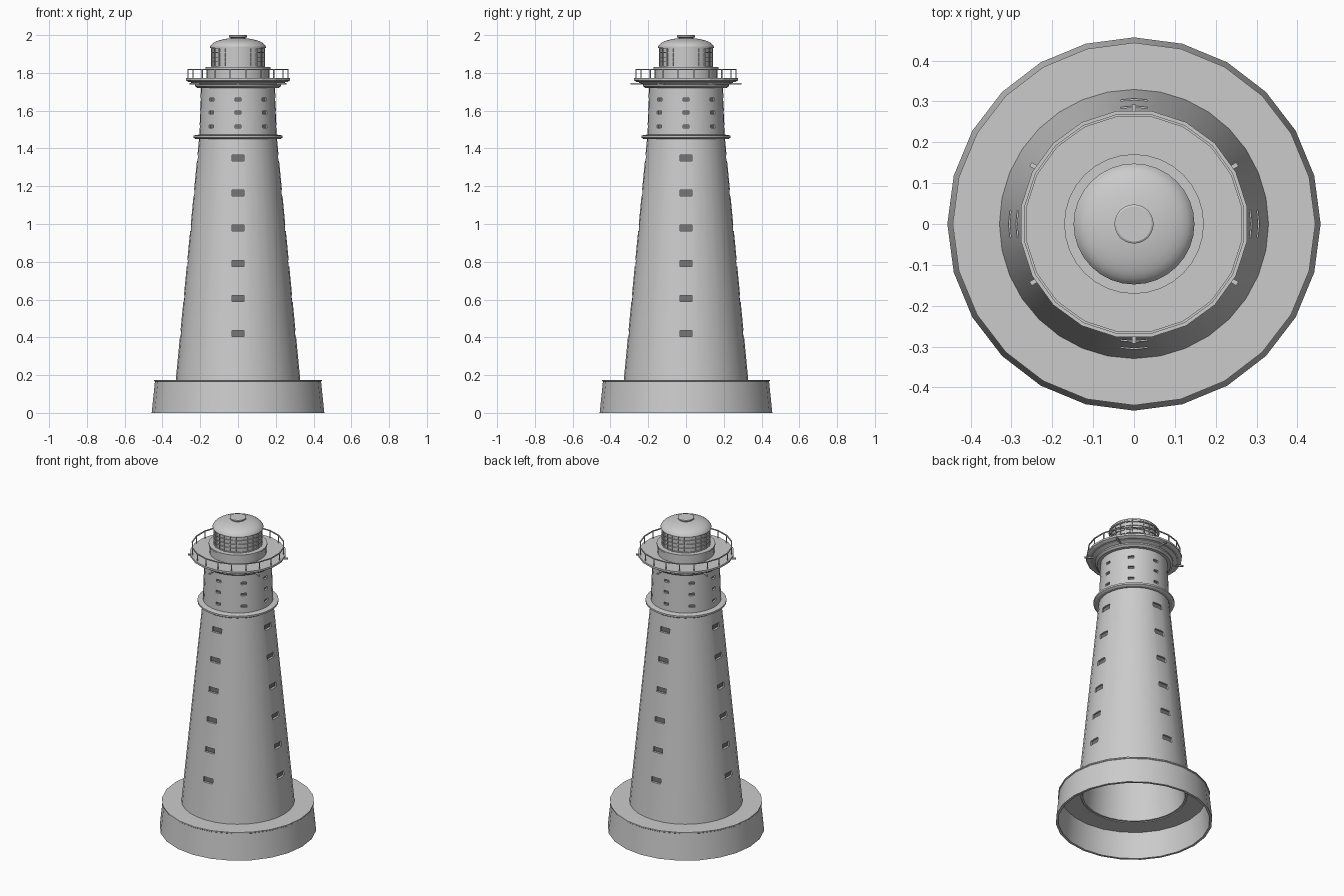
import bpy, bmesh, math
from mathutils import Matrix

if "Cube" in bpy.data.objects:
    bpy.data.objects.remove(bpy.data.objects["Cube"])


def material(name, value):
    m = bpy.data.materials.new(name)
    m.use_nodes = True
    colour = (value, value, value, 1)
    m.diffuse_color = colour
    bsdf = next(n for n in m.node_tree.nodes if n.type == 'BSDF_PRINCIPLED')
    bsdf.inputs["Base Color"].default_value = colour
    return m


STONE = material("stone grey", 0.6)
DARK = material("window dark grey", 0.18)


def finish(name, bm, mat, smooth=False):
    bmesh.ops.remove_doubles(bm, verts=bm.verts, dist=1e-5)
    bmesh.ops.recalc_face_normals(bm, faces=bm.faces)
    mesh = bpy.data.meshes.new(name)
    bm.to_mesh(mesh)
    bm.free()
    mesh.materials.append(mat)
    obj = bpy.data.objects.new(name, mesh)
    bpy.context.collection.objects.link(obj)
    if smooth:
        soften(obj)
    return obj


def soften(obj):
    obj.data.shade_smooth()
    obj.data.set_sharp_from_angle(angle=math.radians(30))


def lathe(name, profile, sides=32, offset=0.0, closed=True, smooth=True):
    """Turn an (r, z) profile about the vertical axis."""
    bm = bmesh.new()
    rings = []
    for r, z in profile:
        ring = []
        for i in range(sides):
            a = math.tau * (i + offset) / sides
            ring.append(bm.verts.new((r * math.cos(a), r * math.sin(a), z)))
        rings.append(ring)
    pairs = list(zip(rings, rings[1:]))
    if closed:
        pairs.append((rings[-1], rings[0]))
    for low, high in pairs:
        for i in range(sides):
            j = (i + 1) % sides
            bm.faces.new((low[i], low[j], high[j], high[i]))
    return finish(name, bm, STONE, smooth)


def radial_box(bm, angle, r, z, size):
    """Box with its size given as depth, width, height."""
    m = (Matrix.Rotation(angle, 4, 'Z') @ Matrix.Translation((r, 0, z))
         @ Matrix.Diagonal((*size, 1)))
    bmesh.ops.create_cube(bm, size=1, matrix=m)


def cut_windows(wall, name, radius_at, heights, count, width, height):
    """Recess rows of windows into a wall and set dark panes in them."""
    cut, panes = bmesh.new(), bmesh.new()
    for z in heights:
        r = radius_at(z)
        for k in range(count):
            a = math.tau * k / count
            radial_box(cut, a, r + 0.005, z, (0.046, width, height))
            radial_box(panes, a, r - 0.016, z, (0.006, width, height))
    cutter = finish(name + "_cutter", cut, STONE)
    cutter.hide_render = True
    mod = wall.modifiers.new("window recesses", 'BOOLEAN')
    mod.object, mod.operation, mod.solver = cutter, 'DIFFERENCE', 'EXACT'
    bpy.context.view_layer.objects.active = wall
    bpy.ops.object.modifier_apply(modifier=mod.name)
    bpy.data.objects.remove(cutter)
    soften(wall)
    finish(name, panes, DARK)


# Hollow stone base, open underneath
lathe("base", [(0.457, 0), (0.44, 0.165), (0.444, 0.168), (0.444, 0.175),
               (0.31, 0.175), (0.31, 0.165), (0.425, 0.165), (0.442, 0)],
      sides=24)

# Tapered shaft with window recesses on four sides
shaft = lathe("shaft", [(0.33, 0.17), (0.206, 1.455), (0.175, 1.455), (0.298, 0.17)])
cut_windows(shaft, "shaft_windows",
            lambda z: 0.33 - 0.124 * (z - 0.17) / 1.285,
            [0.42 + 0.186 * i for i in range(6)], 4, 0.066, 0.032)

# Belt ring between shaft and upper drum
lathe("belt_ring", [(0.18, 1.45), (0.225, 1.45), (0.236, 1.457),
                    (0.236, 1.468), (0.205, 1.474), (0.18, 1.474)])

# Upper drum with small windows on eight sides
drum = lathe("upper_drum", [(0.205, 1.465), (0.196, 1.725),
                            (0.165, 1.725), (0.174, 1.465)])
cut_windows(drum, "drum_windows", lambda z: 0.205 - 0.009 * (z - 1.465) / 0.26,
            [1.515, 1.59, 1.66], 8, 0.033, 0.016)

# Stepped cornice and gallery deck
lathe("cornice", [(0, 1.72), (0.215, 1.72), (0.228, 1.73), (0.228, 1.738),
                  (0.25, 1.748), (0.25, 1.756), (0, 1.756)], closed=False)
lathe("gallery_deck", [(0, 1.752), (0.265, 1.752), (0.28, 1.76), (0.28, 1.772),
                       (0, 1.772)], sides=20, offset=0.5, closed=False, smooth=False)

# Drain spouts below the deck
bm = bmesh.new()
for k in range(6):
    radial_box(bm, math.radians(30 + 60 * k), 0.245, 1.742, (0.095, 0.011, 0.008))
finish("drain_spouts", bm, STONE)

# Gallery railing
lathe("top_rail", [(0.266, 1.815), (0.272, 1.815), (0.272, 1.821), (0.266, 1.821)],
      sides=20, offset=0.5, smooth=False)
bm = bmesh.new()
for k in range(20):
    radial_box(bm, math.tau * (k + 0.5) / 20, 0.268, 1.794, (0.005, 0.005, 0.05))
finish("rail_posts", bm, STONE)

# Lantern parapet and glazed room
lathe("lantern_parapet", [(0, 1.77), (0.166, 1.77), (0.166, 1.818), (0.171, 1.82),
                          (0.171, 1.83), (0, 1.83)], closed=False)
lathe("lantern_glazing", [(0.138, 1.825), (0.138, 1.94)], closed=False)
bm = bmesh.new()
for k in range(24):
    radial_box(bm, math.tau * k / 24, 0.14, 1.883, (0.007, 0.004, 0.112))
finish("lantern_mullions", bm, STONE)
for i in range(5):
    z = 1.832 + 0.0245 * i
    lathe("lantern_bar", [(0.136, z), (0.144, z), (0.144, z + 0.004), (0.136, z + 0.004)])

# Domed roof with a capped vent
dome = [(0, 1.932), (0.148, 1.932), (0.148, 1.939)]
for i in range(1, 8):
    a = math.radians(90 * i / 8)
    dome.append((0.145 * math.cos(a), 1.939 + 0.046 * math.sin(a)))
lathe("dome_roof", dome + [(0, 1.985)], closed=False)
lathe("roof_vent", [(0, 1.975), (0.04, 1.975), (0.04, 1.986), (0.048, 1.989),
                    (0.048, 1.997), (0.043, 2.0), (0, 2.0)], sides=24, closed=False)
